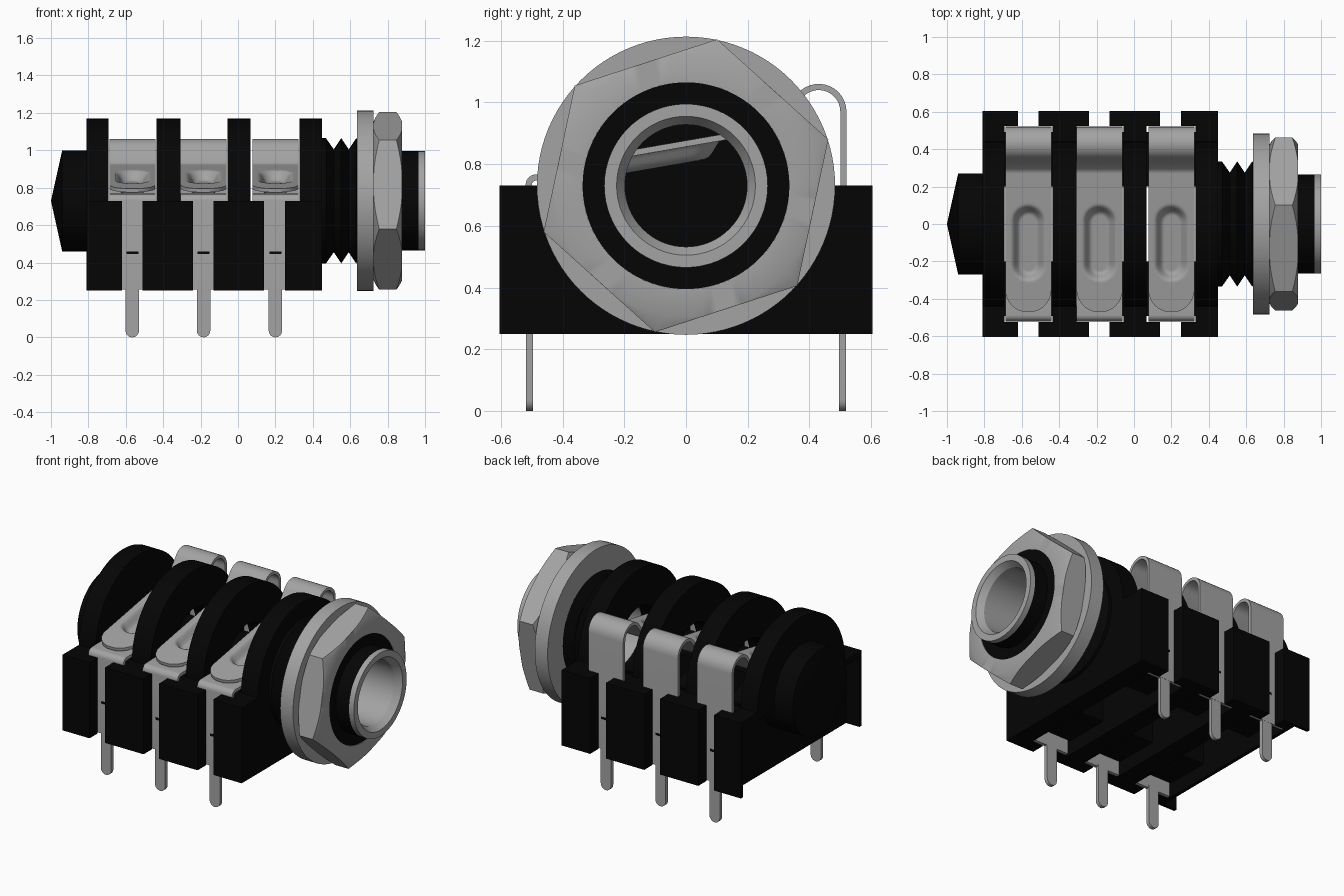
import bpy, bmesh, math
from mathutils import Vector

if "Cube" in bpy.data.objects:
    bpy.data.objects.remove(bpy.data.objects["Cube"])

ZC = 0.73                                  # height of the barrel axis


def material(name, value, rough):
    m = bpy.data.materials.new(name)
    m.use_nodes = True
    col = (value, value, value, 1)
    m.diffuse_color = col
    bsdf = m.node_tree.nodes["Principled BSDF"]
    bsdf.inputs["Base Color"].default_value = col
    bsdf.inputs["Roughness"].default_value = rough
    return m


BLACK = material("black plastic", 0.0015, 0.6)
METAL = material("grey metal", 0.37, 0.45)


def finish(name, bm, mat, angle=30):
    bmesh.ops.remove_doubles(bm, verts=bm.verts, dist=1e-5)
    bmesh.ops.recalc_face_normals(bm, faces=bm.faces)
    me = bpy.data.meshes.new(name)
    bm.to_mesh(me)
    bm.free()
    me.materials.append(mat)
    me.shade_smooth()
    me.set_sharp_from_angle(angle=math.radians(angle))
    ob = bpy.data.objects.new(name, me)
    bpy.context.scene.collection.objects.link(ob)
    return ob


def prism(name, outline, a, b, mat, axis="x"):
    """Extrude a 2D outline from a to b: (y, z) along x, or (x, z) along y."""
    bm = bmesh.new()
    put = (lambda p: (a, p[0], p[1])) if axis == "x" else (lambda p: (p[0], a, p[1]))
    face = bm.faces.new([bm.verts.new(put(p)) for p in outline])
    new = bmesh.ops.extrude_face_region(bm, geom=[face])["geom"]
    move = Vector((b - a, 0, 0)) if axis == "x" else Vector((0, b - a, 0))
    bmesh.ops.translate(bm, vec=move, verts=[v for v in new if isinstance(v, bmesh.types.BMVert)])
    return finish(name, bm, mat)


def box(name, x, y, z, mat):
    y = sorted(y)
    return prism(name, [(y[0], z[0]), (y[1], z[0]), (y[1], z[1]), (y[0], z[1])], x[0], x[1], mat)


def rings_solid(name, rings, mat, closed):
    """Skin a list of equal rings of points."""
    bm = bmesh.new()
    vs = [[bm.verts.new(p) for p in r] for r in rings]
    n = len(vs[0])
    for i in range(len(vs) if closed else len(vs) - 1):
        p, q = vs[i], vs[(i + 1) % len(vs)]
        for j in range(n):
            k = (j + 1) % n
            bm.faces.new((p[j], p[k], q[k], q[j]))
    return finish(name, bm, mat)


def lathe(name, profile, mat, closed=True, n=64):
    """Turn an (x, radius) profile around the barrel axis."""
    turn = [2 * math.pi * j / n for j in range(n)]
    return rings_solid(name, [[(x, r * math.cos(t), ZC + r * math.sin(t)) for t in turn]
                              for x, r in profile], mat, closed)


def arc(cy, cz, r, a0, a1, n):
    return [(cy + r * math.cos(math.radians(a0 + (a1 - a0) * i / n)),
             cz + r * math.sin(math.radians(a0 + (a1 - a0) * i / n))) for i in range(n + 1)]


# Housing: round ribs standing on full-width dividers, bored through
R, BORE = 0.44, 0.2
half_rib = ([(0, 0.25), (0.605, 0.25), (0.605, ZC)] + arc(0, ZC, R, 0, 90, 24)
            + arc(0, ZC, BORE, 90, -90, 24))
for i, (x0, x1) in enumerate(((-0.437, -0.307), (-0.057, 0.067), (0.33, 0.45))):
    for side in (1, -1):
        prism(f"rib_{i + 1}_{'back' if side > 0 else 'front'}",
              [(y * side, z) for y, z in half_rib], x0, x1, BLACK)

# Closed end: half-round rib over a shelf, with the wall set back between thin fins
prism("end_rib", arc(0, ZC, R, 0, 180, 48), -0.81, -0.692, BLACK)
box("end_shelf", (-0.81, -0.692), (-0.605, 0.605), (0.69, ZC), BLACK)
box("end_wall", (-0.715, -0.692), (-0.605, 0.605), (0.25, ZC), BLACK)
lathe("end_cap", [(-0.7, 0), (-0.7, 0.27), (-0.94, 0.27), (-1.0, 0)], BLACK, False)

# Side blocks with pin slots between them, and the floor ledges of each pocket
for side, tag in ((1, "back"), (-1, "front")):
    box(f"end_fin_{tag}", (-0.81, -0.7), (0.585 * side, 0.605 * side), (0.25, ZC), BLACK)
    for i, xr in enumerate(((-0.715, -0.62), (-0.51, -0.24), (-0.13, 0.14), (0.25, 0.45))):
        box(f"side_block_{tag}_{i + 1}", xr, (0.523 * side, 0.605 * side), (0.25, ZC), BLACK)
    for i, xr in enumerate(((-0.692, -0.437), (-0.307, -0.057), (0.067, 0.33))):
        box(f"pocket_ledge_{tag}_{i + 1}", xr, (0.2 * side, 0.492 * side), (0.34, 0.6), BLACK)

# Threaded black barrel
barrel = [(0.44, 0.225), (0.44, 0.335), (0.47, 0.335)]
for k in range(5):
    barrel += [(0.512 + k * 0.08, 0.275), (0.552 + k * 0.08, 0.335)]
barrel += [(0.873, 0.335), (0.873, 0.265), (0.966, 0.265), (0.966, 0.225)]
lathe("threaded_barrel", barrel, BLACK)

# Metal sleeve with a flared mouth
lathe("sleeve", [(0.45, 0.198), (0.45, 0.226), (0.965, 0.226), (0.965, 0.265),
                 (1.0, 0.265), (1.0, 0.225), (0.96, 0.198)], METAL)

# Washer
lathe("washer", [(0.635, 0.33), (0.635, 0.483), (0.725, 0.483), (0.725, 0.33)], METAL, n=96)

# Hexagonal nut with conical chamfers on both faces
NUT_R, NUT_C, N0, N1 = 0.485, 0.425, 0.725, 0.877
nut = [[] for _ in range(6)]
for j in range(96):
    t = 2 * math.pi * j / 96
    off = t % (math.pi / 3) - math.pi / 6
    r = NUT_R * math.cos(math.pi / 6) / math.cos(off)
    rc = min(NUT_C, r - 0.0005)
    s = max(0.0005, (r - NUT_C) * 0.5)
    t += math.radians(78)
    for ring, (x, rad) in zip(nut, ((N0, 0.335), (N0, rc), (N0 + s, r),
                                    (N1 - s, r), (N1, rc), (N1, 0.335))):
        ring.append((x, rad * math.cos(t), ZC + rad * math.sin(t)))
rings_solid("hex_nut", nut, METAL, True)


def strip(name, xc, path, width, dish=lambda x, y: 0, cols=2):
    """Bent sheet-metal strip whose outer surface follows a (y, z) path."""
    bm = bmesh.new()
    grid = []
    for y, z in path:
        row = []
        for c in range(cols + 1):
            x = width(y) * (2 * c / cols - 1)
            row.append(bm.verts.new((xc + x, y, z - dish(x, y))))
        grid.append(row)
    for p, q in zip(grid, grid[1:]):
        for c in range(cols):
            bm.faces.new((p[c], p[c + 1], q[c + 1], q[c]))
    bmesh.ops.recalc_face_normals(bm, faces=bm.faces)
    bmesh.ops.solidify(bm, geom=bm.faces[:], thickness=0.02)
    return finish(name, bm, METAL, 55)


def tongue_width(y):
    return 0.123 if y > -0.35 else math.sqrt(max(0.0004, 0.123 ** 2 - (y + 0.35) ** 2))


def tongue_dish(x, y):
    d = math.hypot(x, y - min(max(y, -0.215), 0.012))
    f = min(1, max(0, (0.092 - d) / 0.05))
    return 0.052 * f * f * (3 - 2 * f) if y < 0.2 else 0


# Spring contacts: back loop with a dished tongue, front clip, pins and barb slots
tongue = [(0.28 - 0.75 * i / 72, 0.925 - 0.13 * i / 72) for i in range(73)]
back_path = [(0.52, 0.255)] + arc(0.43, 0.97, 0.09, 0, 150, 14) + [(0.295, 0.938)] + tongue
front_path = [(-0.52, 0.255)] + arc(-0.485, 0.732, 0.035, 180, 90, 6) + [(-0.36, 0.768)]
for i, xc in enumerate((-0.565, -0.184, 0.2)):
    strip(f"back_contact_{i + 1}", xc, back_path, tongue_width, tongue_dish, 28)
    strip(f"front_contact_{i + 1}", xc, front_path, lambda y: 0.123)
    pin = arc(xc, 0.036, 0.036, 180, 360, 12) + [(xc + 0.036, 0.27), (xc - 0.036, 0.27)]
    for side, tag in ((1, "back"), (-1, "front")):
        prism(f"{tag}_pin_{i + 1}", pin, 0.496 * side, 0.519 * side, METAL, "y")
        box(f"{tag}_barb_slot_{i + 1}", (xc - 0.032, xc + 0.032), (0.515 * side, 0.521 * side),
            (0.445, 0.46), BLACK)
